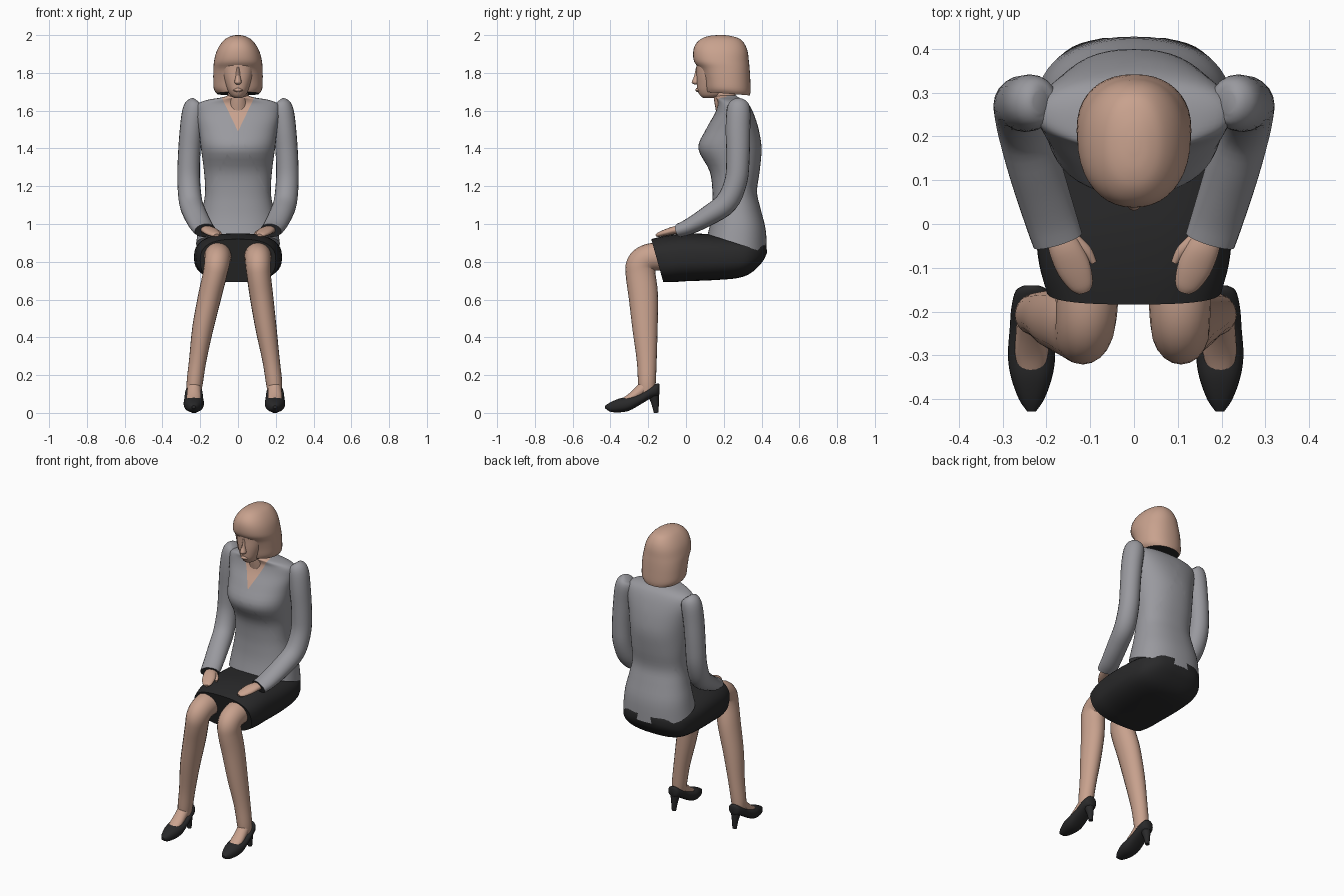
import bpy, bmesh, math
from mathutils import Vector


def material(name, rgb):
    m = bpy.data.materials.new(name)
    m.diffuse_color = (*rgb, 1)
    return m


SKIN = material("skin", (0.58, 0.36, 0.27))
GREY = material("grey knit", (0.32, 0.32, 0.345))
DARK = material("dark fabric", (0.022, 0.022, 0.023))


def smooth_keys(keys, steps):
    """Catmull-Rom interpolation of a list of number tuples."""
    out, n = [], len(keys)
    for i in range(n - 1):
        a, b, c, d = keys[max(i - 1, 0)], keys[i], keys[i + 1], keys[min(i + 2, n - 1)]
        for s in range(steps):
            t = s / steps
            out.append(tuple(0.5 * (2 * q + (r - p) * t + (2 * p - 5 * q + 4 * r - w) * t * t
                                    + (3 * q - p - 3 * r + w) * t ** 3)
                             for p, q, r, w in zip(a, b, c, d)))
    out.append(tuple(keys[-1]))
    return out


def circle(n, p):
    """Unit superellipse; p = 1 is round, smaller is squarer."""
    for i in range(n):
        a = 2 * math.pi * i / n
        c, s = math.cos(a), math.sin(a)
        yield math.copysign(abs(c) ** p, c), math.copysign(abs(s) ** p, s)


def skin_rings(name, rings, mats, end_mat=(0, 0), edit=None):
    """Joins rings of points with quads and closes both ends."""
    bm = bmesh.new()
    rows = [[bm.verts.new(p) for p in r] for r in rings]
    n = len(rows[0])
    for a, b in zip(rows, rows[1:]):
        for i in range(n):
            j = (i + 1) % n
            bm.faces.new((a[i], a[j], b[j], b[i]))
    bm.faces.new(rows[0]).material_index = end_mat[0]
    bm.faces.new(rows[-1]).material_index = end_mat[1]
    bmesh.ops.recalc_face_normals(bm, faces=bm.faces)
    if edit:
        edit(bm)
    me = bpy.data.meshes.new(name)
    bm.to_mesh(me)
    bm.free()
    ob = bpy.data.objects.new(name, me)
    bpy.context.collection.objects.link(ob)
    for m in mats:
        me.materials.append(m)
    return ob


def upright(name, keys, mats, n=40, p=1.0, steps=4, **kw):
    """Stack of level sections: (z, half width, front y, back y, tilt)."""
    rings = []
    for z, w, f, b, tilt in smooth_keys(keys, steps):
        yc, h = (f + b) / 2, (b - f) / 2
        rings.append([(w * c, yc + h * s, z + tilt * h * s) for c, s in circle(n, p)])
    return skin_rings(name, rings, mats, **kw)


def lengthwise(name, keys, mats, x=0, n=32, p=1.0, steps=4, **kw):
    """Row of sections along y: (y, half width, bottom z, top z, lean)."""
    rings = []
    for y, w, lo, hi, lean in smooth_keys(keys, steps):
        zc, h = (lo + hi) / 2, (hi - lo) / 2
        rings.append([(x + w * c, y + lean * h * s, zc + h * s) for c, s in circle(n, p)])
    return skin_rings(name, rings, mats, **kw)


def tube(name, keys, mats, n=20, steps=4, **kw):
    """Limb along a path: (x, y, z, radius across, radius in depth)."""
    ks = smooth_keys(keys, steps)
    pts = [Vector(k[:3]) for k in ks]
    rings = []
    for i, k in enumerate(ks):
        t = (pts[min(i + 1, len(pts) - 1)] - pts[max(i - 1, 0)]).normalized()
        u = (Vector((1, 0, 0)) - t * t.x).normalized()
        v = t.cross(u)
        rings.append([pts[i] + u * (k[3] * c) + v * (k[4] * s) for c, s in circle(n, 1)])
    return skin_rings(name, rings, mats, **kw)


# jumper with a V neckline cut into the front
def cut_neckline(bm):
    apex, slope = 1.49, 0.48
    for sx in (1, -1):
        bmesh.ops.bisect_plane(bm, geom=bm.verts[:] + bm.edges[:] + bm.faces[:],
                               plane_co=(0, 0, apex), plane_no=(sx, 0, -slope))
    for f in bm.faces:
        c = f.calc_center_median()
        if c.y < 0.21 and abs(c.x) < slope * (c.z - apex):
            f.material_index = 1


upright("jumper", [
    (0.895, 0.222, 0.115, 0.428, -0.32), (0.99, 0.208, 0.130, 0.422, -0.15),
    (1.08, 0.188, 0.138, 0.395, 0), (1.17, 0.174, 0.140, 0.376, 0),
    (1.28, 0.180, 0.125, 0.390, 0), (1.40, 0.196, 0.065, 0.400, 0),
    (1.50, 0.208, 0.105, 0.385, 0), (1.58, 0.222, 0.150, 0.360, 0),
    (1.63, 0.218, 0.168, 0.335, 0), (1.655, 0.170, 0.165, 0.310, 0),
    (1.67, 0.085, 0.155, 0.280, 0), (1.68, 0.055, 0.160, 0.265, 0)],
    [GREY, SKIN], n=48, p=0.88, edit=cut_neckline)

# skirt over the seat and thighs
lengthwise("skirt", [
    (0.425, 0.07, 0.84, 0.89, 0), (0.405, 0.14, 0.80, 0.91, 0), (0.35, 0.200, 0.745, 0.925, 0),
    (0.28, 0.225, 0.715, 0.935, 0), (0.15, 0.233, 0.703, 0.945, 0), (0.0, 0.226, 0.697, 0.95, 0),
    (-0.09, 0.217, 0.692, 0.938, -0.15), (-0.152, 0.200, 0.692, 0.920, -0.28)],
    [DARK], n=40, p=0.75)

# neck, face and nose
tube("neck", [(0, 0.225, 1.60, 0.064, 0.066), (0, 0.205, 1.67, 0.054, 0.058),
              (0, 0.195, 1.78, 0.054, 0.058)], [SKIN])
upright("face", [
    (1.667, 0.018, 0.092, 0.14, 0), (1.680, 0.040, 0.075, 0.2, 0), (1.705, 0.055, 0.062, 0.22, 0),
    (1.735, 0.066, 0.058, 0.22, 0), (1.78, 0.078, 0.056, 0.22, 0), (1.83, 0.085, 0.056, 0.22, 0),
    (1.88, 0.085, 0.052, 0.22, 0)], [SKIN], n=32, p=0.9)
upright("nose", [(1.738, 0.008, 0.045, 0.08, 0), (1.750, 0.019, 0.030, 0.08, 0),
                 (1.78, 0.013, 0.042, 0.08, 0), (1.83, 0.009, 0.053, 0.08, 0)], [SKIN], n=12)
upright("mouth", [(1.698, 0.008, 0.058, 0.09, 0), (1.708, 0.026, 0.049, 0.09, 0),
                  (1.720, 0.008, 0.054, 0.09, 0)], [SKIN], n=12)

# bobbed hair, swept back below the fringe, with a dark hollow underneath
upright("hair", [
    (1.690, 0.112, 0.105, 0.338, -0.08), (1.715, 0.128, 0.100, 0.342, -0.06),
    (1.77, 0.131, 0.090, 0.340, 0), (1.82, 0.130, 0.072, 0.337, 0),
    (1.86, 0.127, 0.043, 0.333, 0), (1.91, 0.115, 0.038, 0.327, 0),
    (1.95, 0.094, 0.050, 0.312, 0), (1.98, 0.066, 0.080, 0.285, 0),
    (1.995, 0.036, 0.120, 0.240, 0), (2.0, 0.010, 0.165, 0.20, 0)],
    [SKIN, DARK], p=0.9, end_mat=(1, 0))

for side, sx in (("right", 1), ("left", -1)):
    def flip(keys):
        return [(sx * k[0], *k[1:]) for k in keys]

    # sleeve from shoulder to cuff, dark inside the cuff
    tube(side + "_sleeve", flip([
        (0.215, 0.278, 1.652, 0.020, 0.025), (0.222, 0.278, 1.640, 0.046, 0.050),
        (0.234, 0.278, 1.600, 0.060, 0.063), (0.248, 0.275, 1.50, 0.060, 0.065),
        (0.259, 0.275, 1.36, 0.059, 0.062), (0.261, 0.265, 1.23, 0.060, 0.060),
        (0.250, 0.215, 1.115, 0.062, 0.060), (0.224, 0.120, 1.045, 0.062, 0.053),
        (0.193, 0.020, 0.988, 0.060, 0.043), (0.174, -0.038, 0.966, 0.058, 0.036)]),
        [GREY, DARK], end_mat=(0, 1))

    # hand resting on the lap
    tube(side + "_hand", flip([
        (0.172, -0.015, 0.968, 0.030, 0.022), (0.158, -0.055, 0.968, 0.037, 0.021),
        (0.138, -0.100, 0.957, 0.039, 0.018), (0.120, -0.140, 0.945, 0.028, 0.013),
        (0.114, -0.156, 0.940, 0.014, 0.007)]), [SKIN])
    tube(side + "_thumb", flip([
        (0.142, -0.030, 0.966, 0.014, 0.013), (0.110, -0.060, 0.958, 0.013, 0.012),
        (0.092, -0.088, 0.950, 0.007, 0.007)]), [SKIN], n=12)

    # bare leg; the left one is set slightly wider at the foot
    def splay(keys):
        return [(sx * (k[0] + (0.038 * min(1, max(0, (0.85 - k[2]) / 0.35)) if sx < 0 else 0)),
                 *k[1:]) for k in keys]

    tube(side + "_leg", splay([
        (0.105, 0.0, 0.815, 0.080, 0.080), (0.105, -0.12, 0.828, 0.074, 0.076),
        (0.105, -0.20, 0.820, 0.070, 0.074), (0.106, -0.238, 0.785, 0.067, 0.078),
        (0.110, -0.240, 0.730, 0.064, 0.079), (0.124, -0.226, 0.62, 0.062, 0.078),
        (0.148, -0.217, 0.45, 0.056, 0.067), (0.175, -0.208, 0.28, 0.046, 0.053),
        (0.191, -0.207, 0.16, 0.043, 0.047), (0.195, -0.207, 0.10, 0.036, 0.042)]), [SKIN])

    # foot, pointed court shoe and slim heel
    tube(side + "_foot", splay([
        (0.193, -0.205, 0.150, 0.036, 0.036), (0.195, -0.250, 0.110, 0.037, 0.030),
        (0.196, -0.295, 0.080, 0.038, 0.022), (0.197, -0.335, 0.062, 0.030, 0.015)]), [SKIN])
    fx = 0.196 if sx > 0 else -0.234
    lengthwise(side + "_shoe", [
        (-0.428, 0.010, 0.024, 0.038, 0), (-0.400, 0.029, 0.006, 0.056, 0),
        (-0.350, 0.047, 0.003, 0.077, 0), (-0.300, 0.054, 0.012, 0.086, 0),
        (-0.240, 0.050, 0.045, 0.104, 0), (-0.190, 0.046, 0.075, 0.137, 0),
        (-0.152, 0.036, 0.088, 0.156, 0), (-0.140, 0.016, 0.100, 0.150, 0)],
        [DARK], x=fx, n=24, p=0.85)
    tube(side + "_heel", [(fx, -0.174, 0.105, 0.032, 0.032), (fx, -0.164, 0.055, 0.020, 0.021),
                          (fx, -0.158, 0.0, 0.013, 0.012)], [DARK], n=12)

# smooth shading with crisp hems
for ob in bpy.data.objects:
    ob.select_set(True)
    bpy.context.view_layer.objects.active = ob
bpy.ops.object.shade_smooth_by_angle(angle=math.radians(40))
